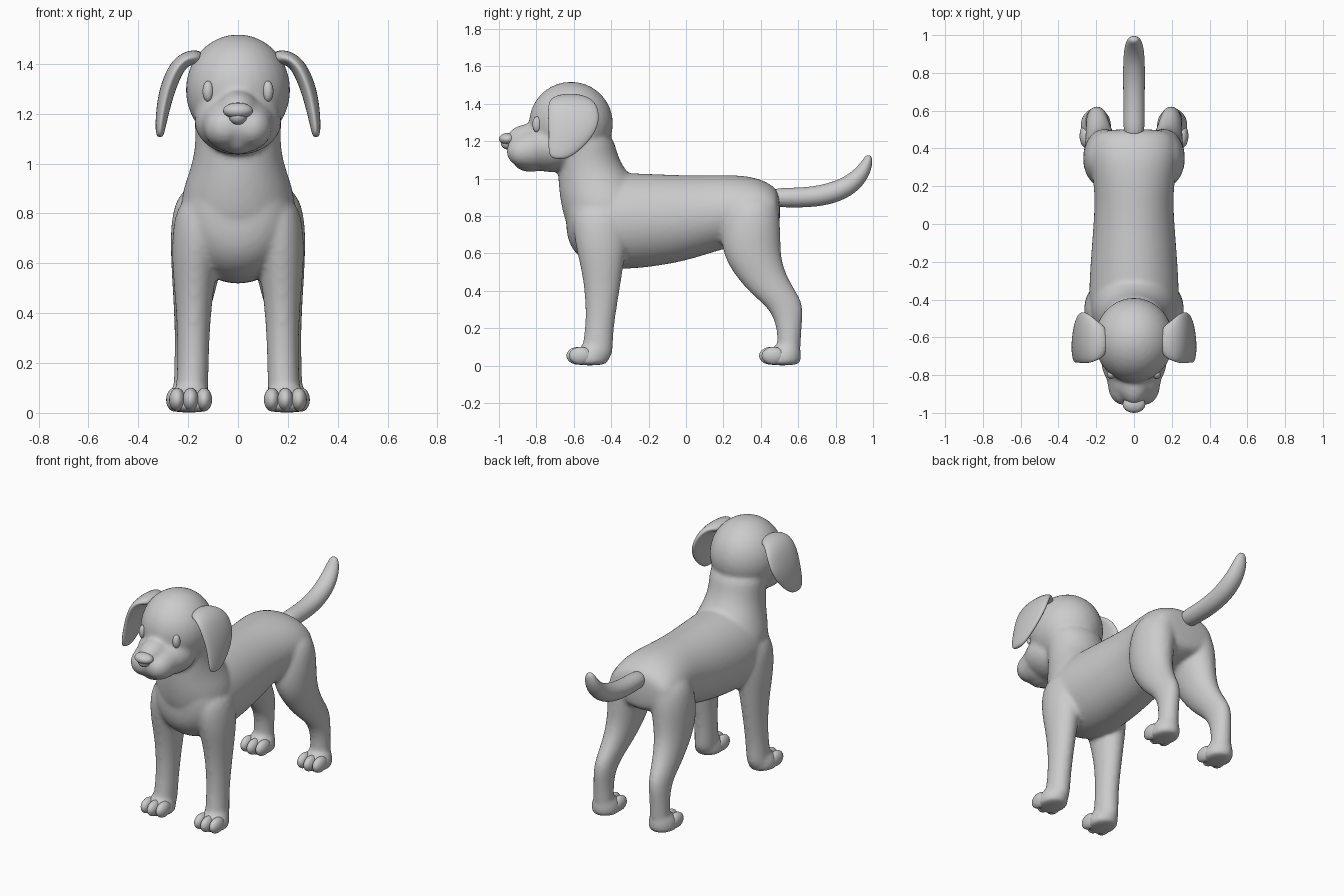
import bpy, bmesh, math
from mathutils import Vector, Matrix

if "Cube" in bpy.data.objects:
    bpy.data.objects.remove(bpy.data.objects["Cube"])

X, Y, Z = Vector((1, 0, 0)), Vector((0, 1, 0)), Vector((0, 0, 1))


def finish(name, bm, mirror=False, subsurf=0):
    bmesh.ops.recalc_face_normals(bm, faces=bm.faces[:])
    for f in bm.faces:
        f.smooth = True
    me = bpy.data.meshes.new(name)
    bm.to_mesh(me)
    bm.free()
    ob = bpy.data.objects.new(name, me)
    bpy.context.collection.objects.link(ob)
    if mirror:
        m = ob.modifiers.new("mirror", 'MIRROR')
        m.use_mirror_merge = False
    if subsurf:
        s = ob.modifiers.new("subsurf", 'SUBSURF')
        s.levels = s.render_levels = subsurf
    return ob


def loft(name, rings, u, v=None, mirror=False, n=16):
    """Skin elliptical rings (x, y, z, radius_u, radius_v); v follows the path if omitted."""
    bm = bmesh.new()
    pts = [Vector(r[:3]) for r in rings]
    loops = []
    for i, r in enumerate(rings):
        t = (pts[min(i + 1, len(pts) - 1)] - pts[max(i - 1, 0)]).normalized()
        w = v or t.cross(u).normalized()
        loop = []
        for k in range(n):
            a = 2 * math.pi * k / n
            loop.append(bm.verts.new(pts[i] + 1.025 * (u * r[3] * math.cos(a) + w * r[4] * math.sin(a))))
        loops.append(loop)
    for a, b in zip(loops, loops[1:]):
        for k in range(n):
            bm.faces.new((a[k], a[(k + 1) % n], b[(k + 1) % n], b[k]))
    bm.faces.new(loops[0])
    bm.faces.new(loops[-1])
    return finish(name, bm, mirror, 2)


def balls(name, items, mirror=False):
    """One object made of ellipsoids (centre, radii)."""
    bm = bmesh.new()
    for c, r in items:
        mat = Matrix.Translation(c) @ Matrix.Diagonal((*r, 1))
        bmesh.ops.create_uvsphere(bm, u_segments=28, v_segments=18, radius=1, matrix=mat)
    return finish(name, bm, mirror)


# Torso, running front to back
parts = [loft("body", [
    (0, -.645, .82, .09, .12), (0, -.60, .80, .18, .20), (0, -.50, .78, .235, .25),
    (0, -.32, .77, .24, .262), (0, 0, .785, .213, .23), (0, .17, .82, .205, .2),
    (0, .35, .835, .235, .182), (0, .46, .83, .215, .14), (0, .505, .82, .17, .10)], X, Z)]

# Neck, running upward
parts.append(loft("neck", [
    (0, -.42, .68, .20, .20), (0, -.43, .84, .24, .235), (0, -.455, .95, .20, .225),
    (0, -.51, 1.05, .17, .175), (0, -.53, 1.15, .172, .155), (0, -.545, 1.26, .18, .15)], X, Y))

# Skull, cheeks, muzzle, bridge and chin
parts.append(balls("head", [((0, -.615, 1.295), (.21, .225, .223))]))
parts.append(balls("cheeks", [((0, -.72, 1.17), (.175, .18, .135))]))
parts.append(balls("muzzle", [((0, -.82, 1.155), (.145, .13, .115))]))
parts.append(balls("bridge", [((0, -.83, 1.21), (.085, .13, .083))]))
parts.append(balls("lip", [((.052, -.86, 1.145), (.085, .10, .085))], True))
parts.append(balls("chin", [((0, -.83, 1.095), (.075, .095, .06))]))

# Legs, running downward
parts.append(loft("front_leg", [
    (.14, -.46, .88, .10, .14), (.168, -.455, .70, .10, .15), (.175, -.45, .55, .086, .117),
    (.178, -.447, .40, .068, .092), (.18, -.462, .20, .062, .073), (.185, -.475, .08, .065, .085),
    (.19, -.485, .02, .065, .08)], X, Y, True))
parts.append(loft("hind_leg", [
    (.12, .36, .92, .11, .12), (.15, .35, .78, .12, .155), (.16, .345, .65, .11, .158),
    (.17, .365, .55, .095, .147), (.18, .42, .45, .079, .132), (.19, .485, .37, .066, .122),
    (.195, .54, .30, .058, .09), (.20, .553, .20, .055, .064), (.20, .55, .08, .06, .062),
    (.20, .545, .02, .06, .06)], X, Y, True))

# Paw pads and toes
for name, px, py in (("front", .19, -.515), ("hind", .202, .515)):
    parts.append(loft(name + "_paw", [
        (px, py, 0, .078, .092), (px, py, .03, .085, .10),
        (px, py + .01, .075, .078, .09), (px, py + .03, .12, .055, .06)], X, Y, True))
    balls(name + "_toes", [((px + d, py - .062 + abs(d) * .25, .053), (.032, .062, .047))
                           for d in (-.054, 0, .054)], True)

# Fuse the coat into one smooth skin
bpy.ops.object.select_all(action='DESELECT')
for p in parts:
    p.select_set(True)
bpy.context.view_layer.objects.active = parts[0]
bpy.ops.object.convert(target='MESH')
bpy.ops.object.join()
body = bpy.context.view_layer.objects.active
body.name = "body"
rm = body.modifiers.new("fuse", 'REMESH')
rm.mode = 'VOXEL'
rm.voxel_size = .012
rm.use_smooth_shade = True
sm = body.modifiers.new("soften", 'SMOOTH')
sm.factor = .5
sm.iterations = 10

# Upturned tail
loft("tail", [
    (0, .44, .90, .056, .052), (0, .58, .897, .056, .052), (0, .72, .905, .057, .056),
    (0, .84, .942, .058, .056), (0, .92, 1.0, .053, .048), (0, .965, 1.07, .042, .034),
    (0, .977, 1.115, .026, .02), (0, .978, 1.125, .01, .008)], X)

# Drooping ears
loft("ear", [
    (.14, -.62, 1.42, .07, .03), (.19, -.62, 1.43, .10, .03), (.238, -.607, 1.40, .13, .032),
    (.272, -.60, 1.33, .138, .032), (.293, -.605, 1.26, .128, .03), (.307, -.635, 1.18, .10, .024),
    (.313, -.668, 1.125, .065, .018), (.313, -.675, 1.105, .03, .01)], Y, mirror=True)

# Eyes and nose
balls("eye", [((.12, -.797, 1.29), (.022, .024, .042))], True)
balls("nose", [((0, -.955, 1.212), (.06, .045, .032)), ((0, -.952, 1.19), (.036, .038, .034))])
